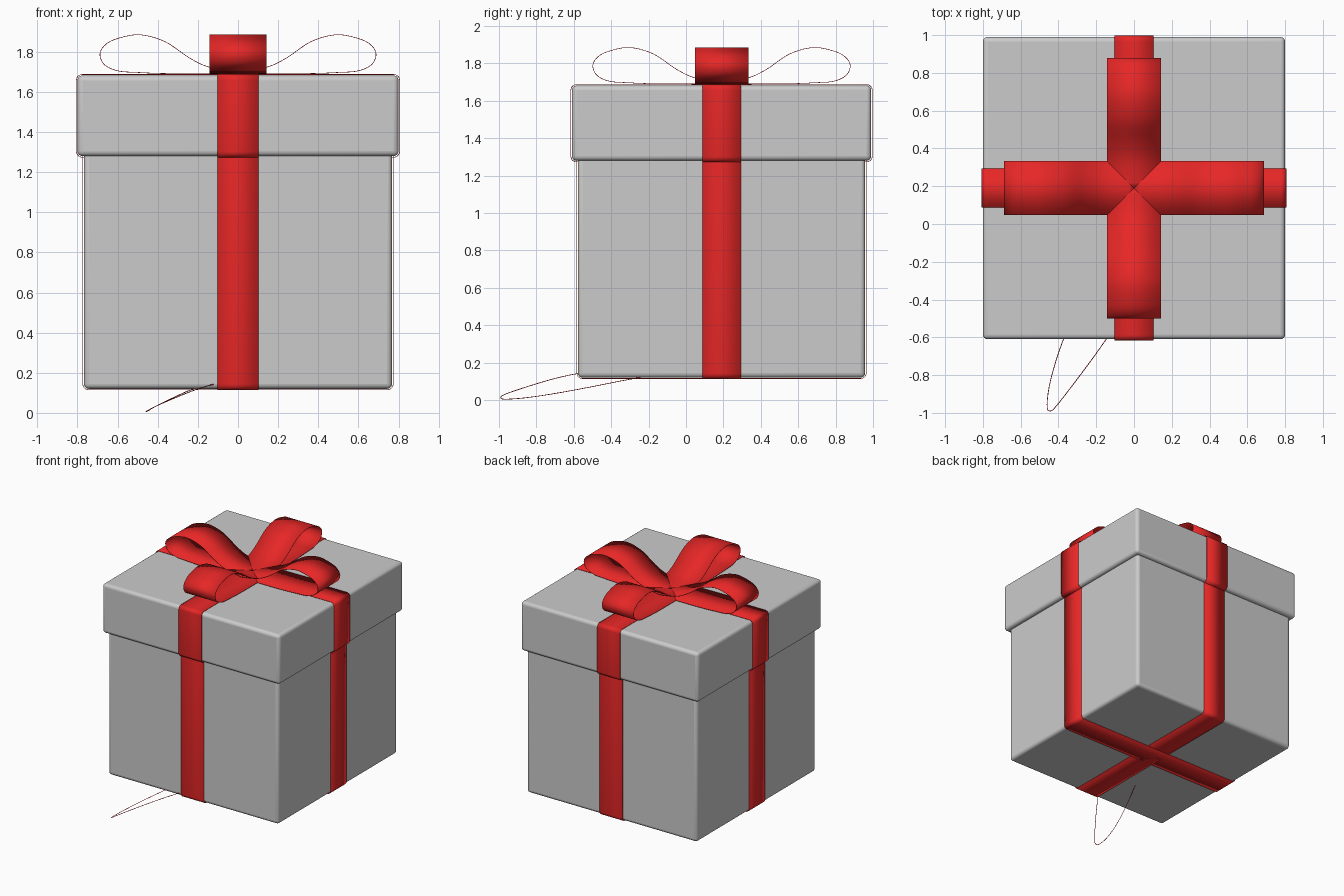
import bpy, bmesh, math
from mathutils import Vector

if "Cube" in bpy.data.objects:
    bpy.data.objects.remove(bpy.data.objects["Cube"])

CY = 0.19  # centre of the box in y
red = bpy.data.materials.new("ribbon_red")
red.diffuse_color = (0.8, 0.02, 0.02, 1)
red.use_nodes = True
red.node_tree.nodes["Principled BSDF"].inputs["Base Color"].default_value = red.diffuse_color


def finish(obj, angle=40):
    bpy.ops.object.select_all(action='DESELECT')
    obj.select_set(True)
    bpy.context.view_layer.objects.active = obj
    bpy.ops.object.shade_smooth_by_angle(angle=math.radians(angle))


def rounded_box(name, half, z0, z1, r=0.025):
    bpy.ops.mesh.primitive_cube_add(size=1, location=(0, CY, (z0 + z1) / 2))
    o = bpy.context.object
    o.name = name
    o.scale = (2 * half, 2 * half, z1 - z0)
    bpy.ops.object.transform_apply(location=False, rotation=False, scale=True)
    b = o.modifiers.new("bevel", 'BEVEL')
    b.width, b.segments = r, 4
    finish(o)


def rounded_rect(half, z0, z1, r=0.03, n=5):
    pts = []
    corners = [(half - r, z1 - r), (-half + r, z1 - r),
               (-half + r, z0 + r), (half - r, z0 + r)]
    for k, (u, z) in enumerate(corners):
        for i in range(n + 1):
            a = math.pi / 2 * (k + i / n)
            pts.append((u + r * math.cos(a), z + r * math.sin(a)))
    return pts


def smooth_path(pts, steps=5):
    # Catmull-Rom interpolation through the points
    p = [Vector(q) for q in pts]
    p = [2 * p[0] - p[1]] + p + [2 * p[-1] - p[-2]]
    out = []
    for a, b, c, d in zip(p, p[1:], p[2:], p[3:]):
        for i in range(steps):
            t = i / steps
            out.append(0.5 * (2 * b + (c - a) * t + (2 * a - 5 * b + 4 * c - d) * t * t
                              + (3 * b - a - 3 * c + d) * t ** 3))
    return out + [p[-2]]


def strip(name, profile, half_width, turn, closed=False, thick=0.003):
    # sweep a (u, z) profile across the ribbon width
    bm = bmesh.new()
    rows = [[bm.verts.new((u, s * half_width, z)) for s in (-1, 1)] for u, z in profile]
    pairs = list(zip(rows, rows[1:])) + ([(rows[-1], rows[0])] if closed else [])
    for a, b in pairs:
        bm.faces.new((a[0], a[1], b[1], b[0]))
    bmesh.ops.recalc_face_normals(bm, faces=bm.faces)
    me = bpy.data.meshes.new(name)
    bm.to_mesh(me)
    bm.free()
    me.materials.append(red)
    o = bpy.data.objects.new(name, me)
    bpy.context.collection.objects.link(o)
    o.location.y = CY
    o.rotation_euler.z = math.radians(turn)
    s = o.modifiers.new("thickness", 'SOLIDIFY')
    s.thickness = thick
    s.offset = -1 if closed else 0
    finish(o)


# box and lid
rounded_box("box_body", 0.768, 0.12, 1.32)
rounded_box("box_lid", 0.80, 1.28, 1.682)

# ribbons wrapped around the body and the lid, in both directions
for turn, label in ((0, "side"), (90, "front")):
    strip(f"body_ribbon_{label}", rounded_rect(0.775, 0.114, 1.33), 0.103, turn, True)
    strip(f"lid_ribbon_{label}", rounded_rect(0.807, 1.273, 1.688), 0.103, turn, True)

# four bow loops
loop = smooth_path([(0, 1.69), (0.34, 1.691), (0.50, 1.697), (0.60, 1.705),
                    (0.667, 1.737), (0.688, 1.79), (0.66, 1.836), (0.60, 1.866),
                    (0.49, 1.885), (0.363, 1.85), (0.24, 1.768), (0.14, 1.722),
                    (0, 1.698)])
for i in range(4):
    strip(f"bow_loop_{i + 1}", loop, 0.143, 90 * i)

# thin string loop coming out from under the box
string = smooth_path([(-0.07, -0.50, 0.152), (-0.14, -0.60, 0.138), (-0.24, -0.74, 0.105),
                      (-0.40, -0.95, 0.038), (-0.445, -0.99, 0.012), (-0.46, -0.955, 0.005),
                      (-0.44, -0.82, 0.017), (-0.37, -0.60, 0.053), (-0.23, -0.27, 0.117),
                      (-0.15, -0.13, 0.135)], 4)
cu = bpy.data.curves.new("string_loop", 'CURVE')
cu.dimensions = '3D'
cu.bevel_depth, cu.bevel_resolution = 0.002, 1
sp = cu.splines.new('POLY')
sp.points.add(len(string) - 1)
for q, v in zip(sp.points, string):
    q.co = (*v, 1)
cu.materials.append(red)
bpy.context.collection.objects.link(bpy.data.objects.new("string_loop", cu))
